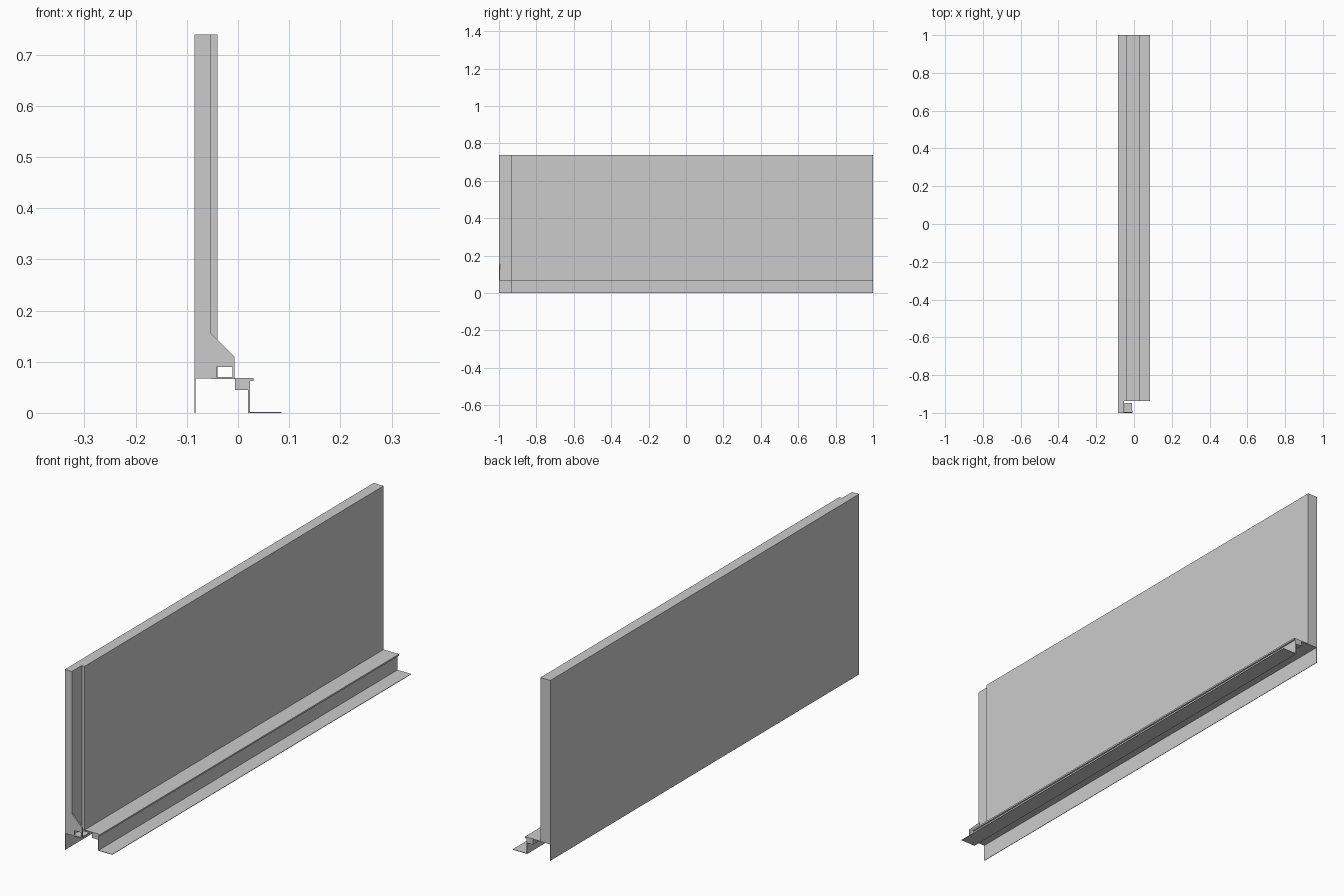
import bpy, bmesh

if "Cube" in bpy.data.objects:
    bpy.data.objects.remove(bpy.data.objects["Cube"])


def prism(name, pts, axis, a, b):
    """Extrude a 2D outline from a to b. axis 'Y': points are (x, z); axis 'Z': points are (x, y)."""
    bm = bmesh.new()
    place = (lambda p: (p[0], a, p[1])) if axis == 'Y' else (lambda p: (p[0], p[1], a))
    face = bm.faces.new([bm.verts.new(place(p)) for p in pts])
    moved = bmesh.ops.extrude_face_region(bm, geom=[face])['geom']
    shift = (0, b - a, 0) if axis == 'Y' else (0, 0, b - a)
    bmesh.ops.translate(bm, vec=shift, verts=[v for v in moved if isinstance(v, bmesh.types.BMVert)])
    bmesh.ops.recalc_face_normals(bm, faces=bm.faces)
    mesh = bpy.data.meshes.new(name)
    bm.to_mesh(mesh)
    bm.free()
    obj = bpy.data.objects.new(name, mesh)
    bpy.context.collection.objects.link(obj)
    return obj


BACK, FRONT, STEP = -0.085, -0.04, -0.053   # panel faces across x
END = -0.936                               # where the front layer and sill stop
DECK, TOP = 0.067, 0.739

# Wall panel with a rebated end
prism("wall_panel", [(BACK, -1), (STEP, -1), (STEP, END), (FRONT, END), (FRONT, 1), (BACK, 1)],
      'Z', DECK, TOP)

# Thin skirt hanging below the back face
prism("back_skirt", [(BACK, 0), (BACK + 0.002, 0), (BACK + 0.002, DECK), (BACK, DECK)], 'Y', -1, 1)

# Folded sill: deck, front lip, riser and floor flange
prism("folded_sill", [(FRONT, 0.066), (0.020, 0.066), (0.020, 0), (0.085, 0), (0.085, 0.002),
                      (0.0235, 0.002), (0.0235, 0.062), (0.030, 0.062), (0.030, 0.0685),
                      (FRONT, 0.0685)], 'Y', END, 1)

# Bar stiffening the underside of the sill
prism("sill_bar", [(-0.006, 0.045), (0.020, 0.045), (0.020, 0.066), (-0.006, 0.066)], 'Y', END, 1)

# Gusset plate at the rebated end, arched over a slot
prism("end_gusset", [(STEP, DECK), (-0.042, DECK), (-0.042, 0.09), (-0.011, 0.09), (-0.011, DECK),
                     (-0.007, DECK), (-0.007, 0.11), (STEP, 0.156)], 'Y', -1, -0.994)

# Foot strip and tab folded back from the slot
prism("gusset_foot", [(STEP, 0.066), (-0.007, 0.066), (-0.007, 0.07), (STEP, 0.07)], 'Y', -1, -0.988)
prism("gusset_tab", [(-0.05, 0.067), (-0.01, 0.067), (-0.01, 0.07), (-0.05, 0.07)], 'Y', -0.988, -0.947)
